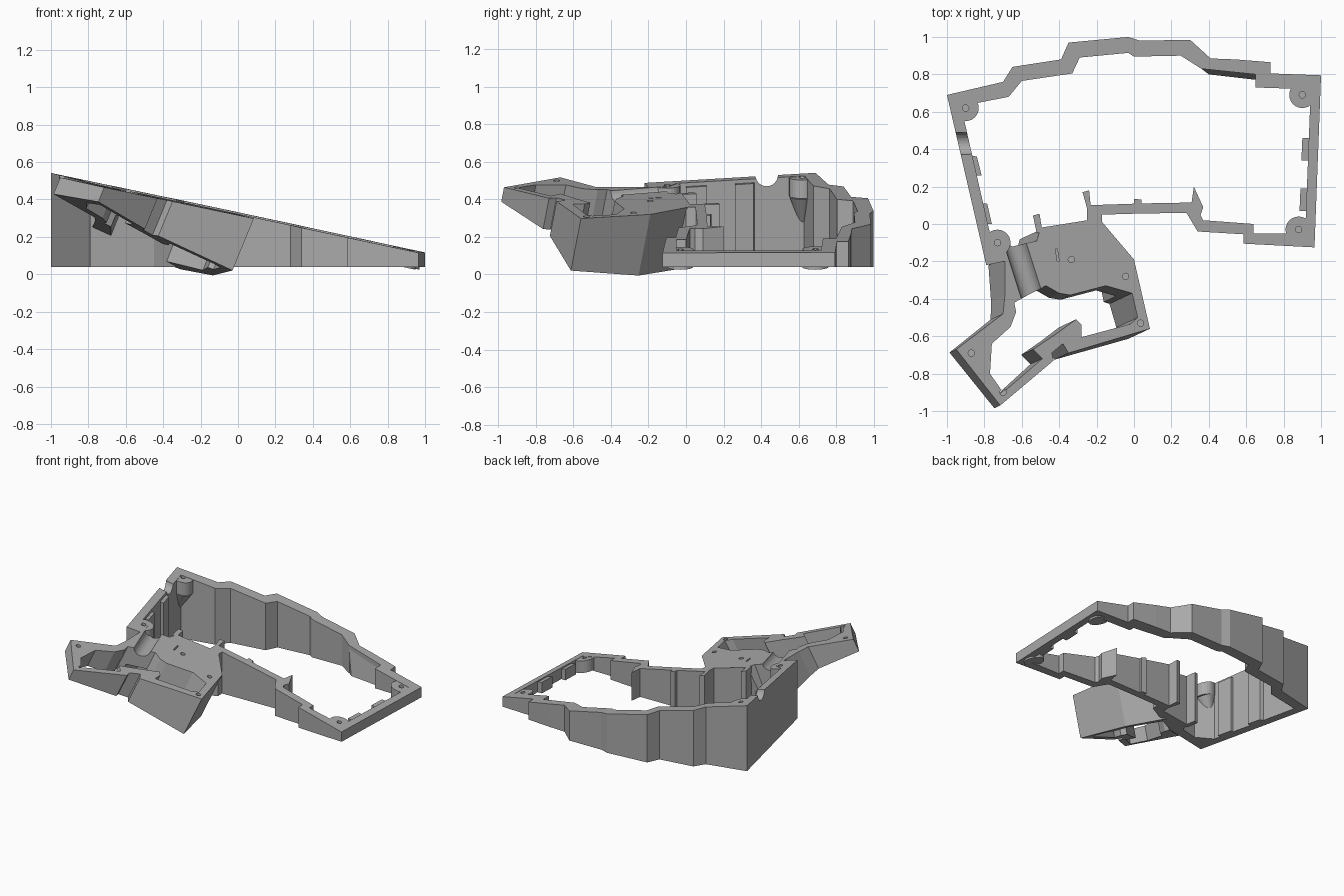
import bpy, bmesh, math
from mathutils import Vector

if "Cube" in bpy.data.objects:
    bpy.data.objects.remove(bpy.data.objects["Cube"], do_unlink=True)

# One grey plastic
plastic = bpy.data.materials.new("grey_plastic")
plastic.use_nodes = True
grey = (0.4, 0.4, 0.4, 1)
plastic.diffuse_color = grey
plastic.node_tree.nodes["Principled BSDF"].inputs["Base Color"].default_value = grey

FLOOR = 0.04
LEAN = Vector((0.412, 0.193, 1.0))      # direction of the thumb section walls
LEAN_BASE = -0.11


def on_top(x, y, up=0.0):
    """Point on the tilted top plane shared by the whole case."""
    return Vector((x, y, 0.322 - 0.213 * x + 0.01 * y + up))


def make(name, bm):
    bmesh.ops.recalc_face_normals(bm, faces=bm.faces)
    mesh = bpy.data.meshes.new(name)
    bm.to_mesh(mesh)
    bm.free()
    mesh.materials.append(plastic)
    obj = bpy.data.objects.new(name, mesh)
    bpy.context.collection.objects.link(obj)
    return obj


def loft(name, top, bottom):
    """Closed solid between two matching outlines."""
    bm = bmesh.new()
    a = [bm.verts.new(p) for p in top]
    b = [bm.verts.new(p) for p in bottom]
    bm.faces.new(a)
    bm.faces.new(b[::-1])
    for i in range(len(a)):
        j = (i + 1) % len(a)
        bm.faces.new((a[i], b[i], b[j], a[j]))
    return make(name, bm)


def upright(name, pts, up=0.0, base=FLOOR):
    return loft(name, [on_top(x, y, up) for x, y in pts],
                [Vector((x, y, base)) for x, y in pts])


def leaning(name, pts, start=0.0, extra=0.0):
    """Solid whose walls follow LEAN down to the tilted underside."""
    top, bottom = [], []
    for x, y in pts:
        p = on_top(x, y)
        t = (p.dot(LEAN) - LEAN_BASE) / LEAN.length_squared
        top.append(p + LEAN * start)
        bottom.append(p - LEAN * (t + extra))
    return loft(name, top, bottom)


def rod(name, a, b, r1, r2=None, sides=24):
    """Cylinder or cone running from a to b."""
    axis = Vector(b) - Vector(a)
    bm = bmesh.new()
    bmesh.ops.create_cone(bm, cap_ends=True, segments=sides, radius1=r1,
                          radius2=r1 if r2 is None else r2, depth=axis.length)
    bmesh.ops.rotate(bm, verts=bm.verts, matrix=axis.to_track_quat("Z", "Y").to_matrix())
    bmesh.ops.translate(bm, verts=bm.verts, vec=(Vector(a) + Vector(b)) / 2)
    return make(name, bm)


def carve(obj, cutters):
    """Subtract the cutters and bake the result."""
    for c in cutters:
        c.hide_render = True
        mod = obj.modifiers.new("cut", "BOOLEAN")
        mod.operation, mod.solver, mod.object = "DIFFERENCE", "EXACT", c
    deps = bpy.context.evaluated_depsgraph_get()
    baked = bpy.data.meshes.new_from_object(obj.evaluated_get(deps))
    obj.modifiers.clear()
    obj.data = baked


# Outlines
frame_outer = [(-1, .69), (-.7, .76), (-.65, .84), (-.39, .88), (-.35, .97), (-.03, 1),
               (.03, .98), (.3, .985), (.41, .885), (.54, .88), (.73, .865), (.73, .805),
               (1, .795), (.965, -.125), (.585, -.105), (.585, -.055), (.34, -.04),
               (.28, .06), (0, .055), (-.17, .05), (-.17, 0), (-.45, -.15), (-.79, -.22)]
frame_inner = [(-.925, .63), (-.67, .68), (-.6, .765), (-.33, .805), (-.29, .89),
               (-.03, .915), (0, .895), (.25, .9), (.36, .83), (.65, .8), (.65, .73),
               (.945, .72), (.915, -.05), (.64, -.05), (.64, 0), (.37, .02), (.32, .115),
               (.04, .11), (-.25, .1), (-.25, .02), (-.5, -.02), (-.52, -.09),
               (-.65, -.12), (-.77, -.05)]
thumb_outer = [(-.69, -.18), (-.69, -.38), (-.7, -.48), (-.95, -.67), (-.715, -.97),
               (-.43, -.73), (-.44, -.69), (-.38, -.64), (-.35, -.69), (.085, -.56),
               (0, -.19), (-.17, .01), (-.25, .02), (-.5, -.03), (-.52, -.09), (-.65, -.12)]
thumb_inner = [(-.64, -.42), (-.63, -.47), (-.66, -.55), (-.76, -.64), (-.77, -.8),
               (-.7, -.9), (-.49, -.72), (-.54, -.67), (-.42, -.59), (-.31, -.51),
               (-.28, -.54), (-.28, -.605), (-.02, -.535), (.02, -.5), (-.01, -.37),
               (-.15, -.33), (-.34, -.38), (-.4, -.37), (-.47, -.33)]
thumb_hollow = [(-.58, -.13), (-.26, -.05), (-.06, -.22), (-.04, -.38), (-.15, -.36),
                (-.34, -.4), (-.47, -.36), (-.6, -.4)]

# Screw holes, cable groove, side port and slit cutters
bosses = [(-.9, .62), (-.73, -.1), (.9, .69), (.88, -.03)]
thumb_screws = [(-.335, -.19), (-.045, -.28), (.035, -.53), (-.87, -.69), (-.7, -.9)]


def screw(x, y, depth=0.12):
    return rod("screw_cutter", on_top(x, y, -depth), on_top(x, y, .05), .017, sides=12)


boss_cut = [screw(x, y, .07) for x, y in bosses]
thumb_cut = [screw(x, y, .05) for x, y in thumb_screws]
groove = rod("groove_cutter", on_top(-.66, -.02, .01), on_top(-.52, -.46, .01), .06)
port = rod("port_cutter", (-1.1, .43, .53), (-.8, .43, .53), .06)
slit = upright("slit_cutter", [(-.43, -.07), (-.42, -.07), (-.4, -.2), (-.41, -.2)], .05, .36)
inside = upright("inside_cutter", frame_inner, .2, -.2)
opening = leaning("opening_cutter", thumb_inner, .2, .2)
hollow = leaning("hollow_cutter", thumb_hollow, -.13, .2)

# Main frame: tilted wall ring
frame = upright("main_frame", frame_outer)
carve(frame, [inside, groove, port] + boss_cut)

# Thumb section: leaning walls around an opening, joined to a top plate
thumb = leaning("thumb_section", thumb_outer)
carve(thumb, [opening, hollow, groove, slit] + thumb_cut)

# Screw bosses with a cone tapering into the wall below
for i, (x, y) in enumerate(bosses):
    height = on_top(x, y).z
    bm = bmesh.new()
    ring = [(x + .07 * math.cos(k * math.tau / 24), y + .07 * math.sin(k * math.tau / 24))
            for k in range(24)]
    bm.free()
    drop = min(.1, height - FLOOR)
    boss = loft("screw_boss", [on_top(px, py, -.002) for px, py in ring],
                [on_top(px, py, -drop) for px, py in ring])
    carve(boss, [boss_cut[i]])
    if height > .3:
        side = Vector((-.05, .0, 0))
        rod("boss_taper", on_top(x, y, -.26) + side, on_top(x, y, -.1), .01, .07)

# Locating tabs on the inner walls
tabs = {
    "left_tab": ([(-.88, .37), (-.84, .36), (-.815, .26), (-.86, .26)], -.02),
    "left_front_tab": ([(-.82, .11), (-.785, .11), (-.76, 0), (-.8, 0)], -.02),
    "right_tab": ([(.9, .46), (.94, .46), (.94, .34), (.895, .34)], -.01),
    "right_front_tab": ([(.89, .19), (.93, .19), (.93, .07), (.885, .07)], -.01),
    "front_hook": ([(.32, .2), (.37, .09), (.35, .03), (.3, .06)], 0),
    "front_rib": ([(0, .135), (.04, .13), (.04, .09), (0, .09)], 0),
    "thumb_rib": ([(-.275, .17), (-.24, .18), (-.23, .08), (-.25, .08)], 0),
    "cable_rib": ([(-.54, .045), (-.505, .055), (-.49, -.04), (-.52, -.05)], 0),
}
for name, (pts, up) in tabs.items():
    upright(name, pts, up)

# Sloping ledge inside the back wall
ledge_top = [(.34, .85), (.66, .82), (.66, .8), (.36, .83)]
ledge_base = [(.34, .85), (.66, .82), (.66, .77), (.4, .8)]
loft("back_ledge", [on_top(x, y, -.03) for x, y in ledge_top],
     [Vector((x, y, FLOOR)) for x, y in ledge_base])

# Remove the cutters
for obj in list(bpy.data.objects):
    if obj.name.split(".")[0].endswith("_cutter"):
        bpy.data.objects.remove(obj, do_unlink=True)
